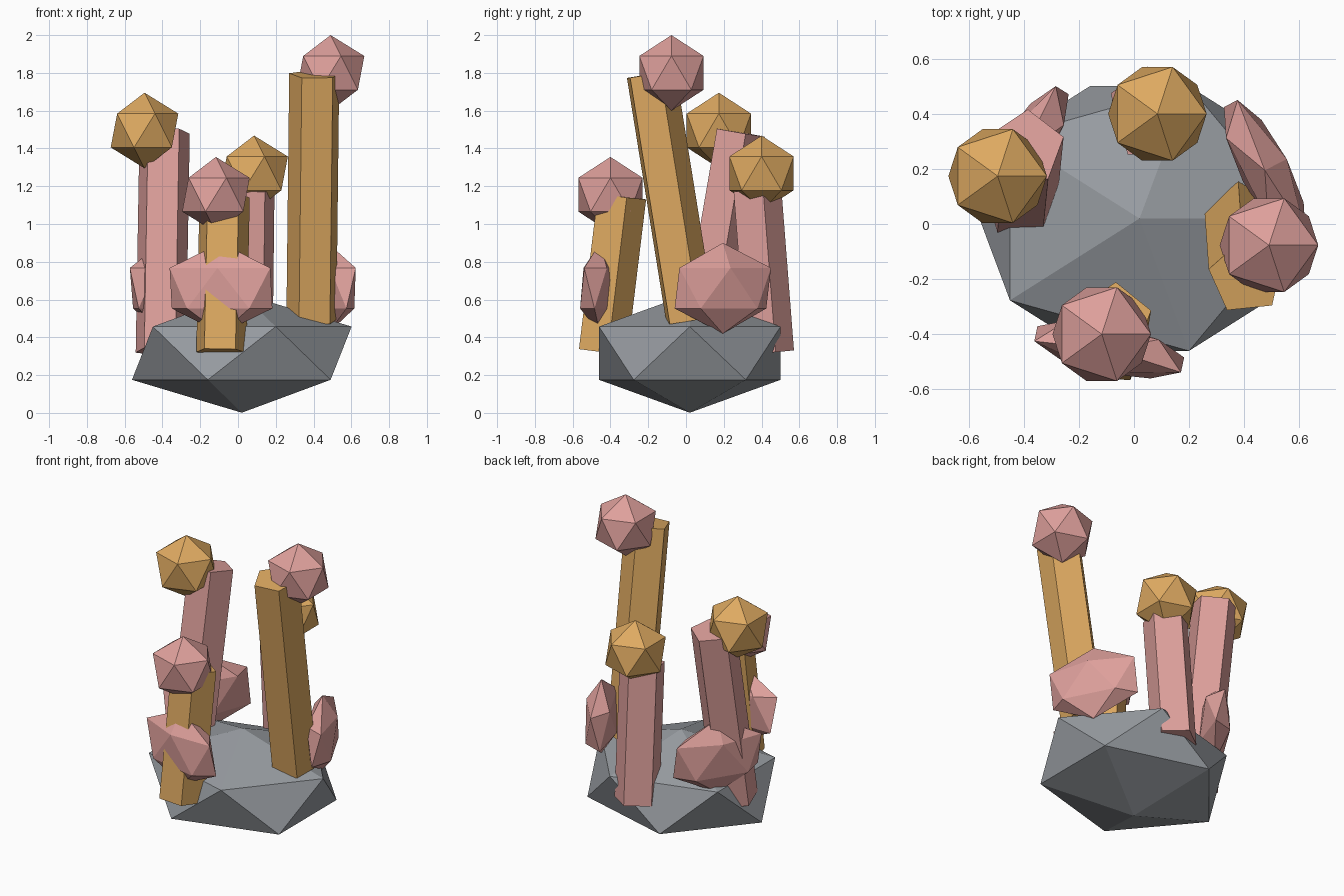
import bpy, bmesh, math
from mathutils import Matrix, Vector

cube = bpy.data.objects.get("Cube")
if cube:
    bpy.data.objects.remove(cube, do_unlink=True)


def make_material(name, rgb):
    mat = bpy.data.materials.new(name)
    mat.use_nodes = True
    color = (*rgb, 1.0)
    mat.diffuse_color = color
    mat.node_tree.nodes["Principled BSDF"].inputs["Base Color"].default_value = color
    return mat


pink = make_material("dusty pink", (0.73, 0.35, 0.33))
gold = make_material("warm gold", (0.73, 0.40, 0.12))
grey = make_material("stone grey", (0.31, 0.33, 0.355))


def add_object(name, bm, mat):
    mesh = bpy.data.meshes.new(name)
    bm.to_mesh(mesh)
    bm.free()
    mesh.materials.append(mat)
    obj = bpy.data.objects.new(name, mesh)
    bpy.context.collection.objects.link(obj)
    return obj


def gem(name, mat, centre, radii, turn=0):
    """Twenty-sided lump, stretched by radii and turned about z."""
    matrix = (Matrix.Translation(centre)
              @ Matrix.Rotation(math.radians(turn), 4, 'Z')
              @ Matrix.Diagonal((*radii, 1)))
    bm = bmesh.new()
    bmesh.ops.create_icosphere(bm, subdivisions=1, radius=1, matrix=matrix)
    return add_object(name, bm, mat)


def pillar(name, mat, foot, head, ridge, radius=0.14):
    """Leaning five-sided prism; ridge is the direction of one edge."""
    foot, head = Vector(foot), Vector(head)
    axis = head - foot
    lean = Vector((0, 0, 1)).rotation_difference(axis).to_matrix()
    angles = [math.radians(ridge + i * 360 / 5) for i in range(5)]
    bm = bmesh.new()
    ring = [bm.verts.new(foot + lean @ Vector((radius * math.cos(a), radius * math.sin(a), 0)))
            for a in angles]
    base = bm.faces.new(ring)
    top = bmesh.ops.extrude_face_region(bm, geom=[base], use_keep_orig=True)
    bmesh.ops.translate(bm, vec=axis, verts=[v for v in top["geom"]
                                             if isinstance(v, bmesh.types.BMVert)])
    bmesh.ops.recalc_face_normals(bm, faces=bm.faces)
    return add_object(name, bm, mat)


# Rock base
gem("rock_base", grey, (0.02, 0.02, 0.316), (0.65, 0.565, 0.315))

# Leaning pillars
pillar("right_pillar", gold, (0.393, 0.017, 0.487), (0.408, -0.193, 1.792), 96)
pillar("front_pillar", gold, (-0.09, -0.45, 0.325), (-0.073, -0.35, 1.147), 87)
pillar("left_pillar", pink, (-0.41, 0.078, 0.325), (-0.39, 0.278, 1.486), 88)
pillar("back_pillar", pink, (0.05, 0.432, 0.32), (0.06, 0.365, 1.18), 90)

# Round gems at the pillar heads
for name, mat, centre in (
        ("right_head_gem", pink, (0.49, -0.077, 1.8)),
        ("front_head_gem", pink, (-0.117, -0.4, 1.155)),
        ("left_head_gem", gold, (-0.495, 0.174, 1.495)),
        ("back_head_gem", gold, (0.085, 0.4, 1.268))):
    gem(name, mat, centre, (0.2, 0.2, 0.2))

# Flat gems standing around the rim, facing outward
for name, centre, turn in (
        ("right_rim_gem", (0.475, 0.195, 0.66), 27),
        ("left_rim_gem", (-0.405, 0.255, 0.66), 148),
        ("front_rim_gem", (-0.09, -0.455, 0.66), 258)):
    gem(name, pink, centre, (0.1, 0.32, 0.24), turn)
